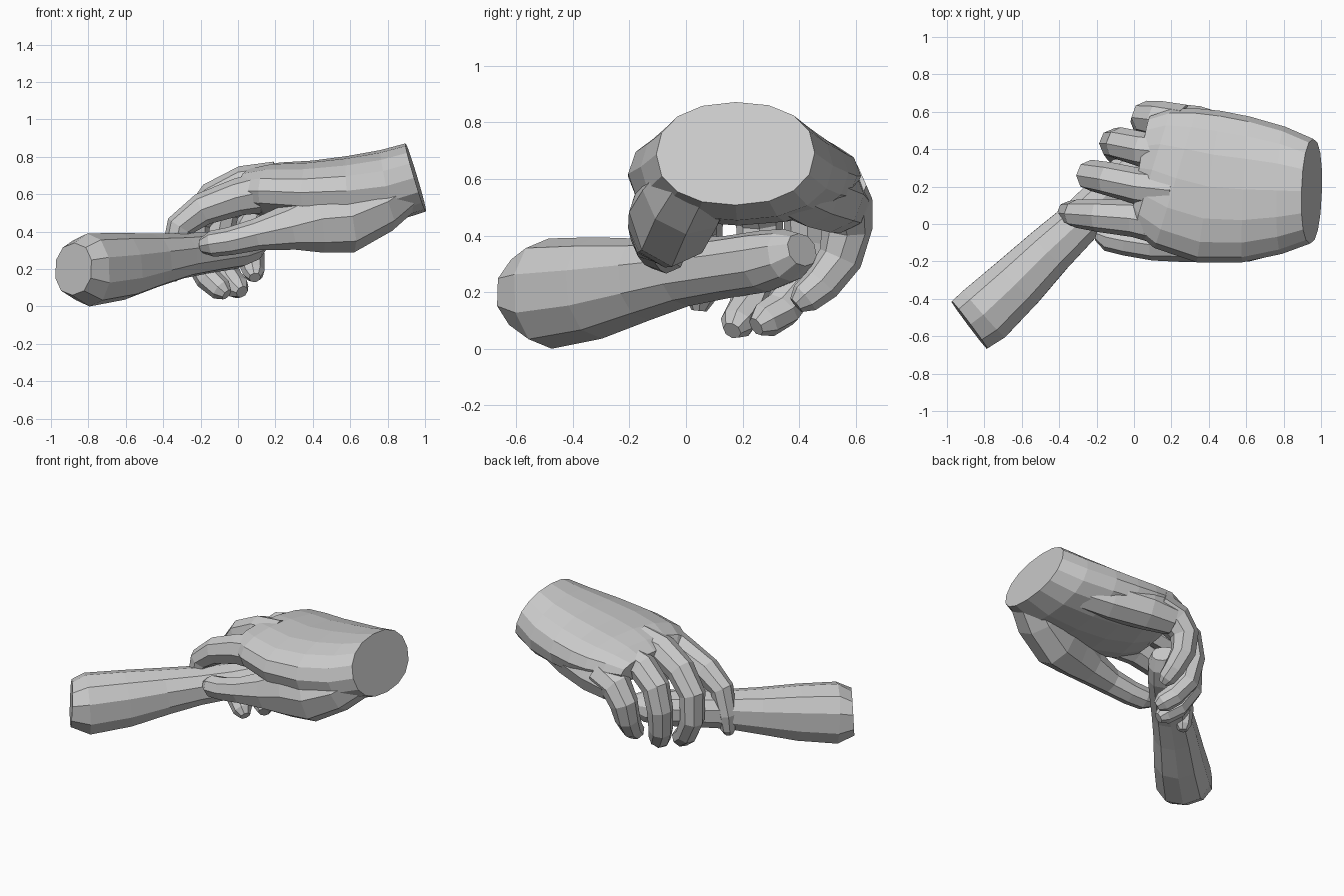
import bpy, bmesh
from math import cos, sin, pi
from mathutils import Vector


def loft(name, rings, ref, sides, power=1.0):
    """Faceted tube: rings are (x, y, z, half size along ref, half size across)."""
    bm = bmesh.new()
    pts = [Vector(r[:3]) for r in rings]
    loops = []
    for i, r in enumerate(rings):
        t = (pts[min(i + 1, len(pts) - 1)] - pts[max(i - 1, 0)]).normalized()
        a = (Vector(ref) - t * t.dot(Vector(ref))).normalized()
        b = t.cross(a)
        loop = []
        for k in range(sides):
            c, s = cos(2 * pi * k / sides), sin(2 * pi * k / sides)
            c = abs(c) ** power * (1 if c > 0 else -1)
            s = abs(s) ** power * (1 if s > 0 else -1)
            loop.append(bm.verts.new(pts[i] + a * c * r[3] + b * s * r[4]))
        loops.append(loop)
    for p, q in zip(loops, loops[1:]):
        for k in range(sides):
            n = (k + 1) % sides
            bm.faces.new((p[k], p[n], q[n], q[k]))
    bm.faces.new(loops[0])
    bm.faces.new(loops[-1])
    bmesh.ops.recalc_face_normals(bm, faces=bm.faces)
    me = bpy.data.meshes.new(name)
    bm.to_mesh(me)
    bm.free()
    ob = bpy.data.objects.new(name, me)
    bpy.context.collection.objects.link(ob)
    return ob


Y, Z = (0, 1, 0), (0, 0, 1)


def finger(name, points, r0, r1):
    """Tapered finger along a bent path, closed with a rounded tip."""
    n = len(points) - 1
    rings = [(*p, r0 + (r1 - r0) * i / n, r0 + (r1 - r0) * i / n)
             for i, p in enumerate(points)]
    a, b = Vector(points[-2]), Vector(points[-1])
    tip = b + (b - a).normalized() * r1 * 0.7
    rings.append((*tip, r1 * 0.55, r1 * 0.55))
    return loft(name, rings, Y, 8)


# Large hand: cut wrist, back of hand and palm
loft("large_palm", [
    (0.95, 0.175, 0.69, 0.28, 0.19),
    (0.80, 0.18, 0.645, 0.34, 0.195),
    (0.60, 0.185, 0.62, 0.39, 0.185),
    (0.40, 0.20, 0.61, 0.41, 0.17),
    (0.22, 0.245, 0.615, 0.39, 0.155),
    (0.10, 0.29, 0.62, 0.34, 0.125),
    (0.04, 0.30, 0.61, 0.28, 0.08)], Y, 16, 0.9)

# Outer edge of the palm below the little finger
loft("large_palm_edge", [
    (0.78, 0.34, 0.60, 0.12, 0.12),
    (0.55, 0.43, 0.57, 0.13, 0.14),
    (0.32, 0.51, 0.54, 0.125, 0.13),
    (0.16, 0.55, 0.52, 0.10, 0.11)], Y, 8)

# Thumb with its fleshy base
loft("large_thumb", [
    (0.90, 0.06, 0.63, 0.14, 0.12),
    (0.76, 0.00, 0.54, 0.16, 0.15),
    (0.58, -0.05, 0.475, 0.155, 0.19),
    (0.43, -0.075, 0.465, 0.13, 0.18),
    (0.28, -0.10, 0.425, 0.105, 0.125),
    (0.10, -0.11, 0.385, 0.085, 0.085),
    (-0.04, -0.09, 0.35, 0.08, 0.075),
    (-0.14, -0.07, 0.335, 0.075, 0.07),
    (-0.195, -0.05, 0.325, 0.04, 0.04)], Y, 8)

# Fingers wrapping over and under the small arm
finger("large_index", [
    (0.30, 0.0, 0.61), (0.15, 0.0, 0.615), (0.0, 0.03, 0.585), (-0.19, 0.045, 0.52),
    (-0.31, 0.055, 0.43), (-0.35, 0.06, 0.27), (-0.355, 0.05, 0.17)], 0.125, 0.05)
finger("large_middle", [
    (0.20, 0.18, 0.67), (0.03, 0.20, 0.655), (-0.13, 0.24, 0.58),
    (-0.23, 0.26, 0.45), (-0.23, 0.26, 0.28), (-0.16, 0.22, 0.15),
    (-0.09, 0.18, 0.09)], 0.105, 0.062)
finger("large_ring", [
    (0.20, 0.38, 0.64), (0.04, 0.40, 0.61), (-0.075, 0.43, 0.52),
    (-0.105, 0.43, 0.38), (-0.09, 0.40, 0.23), (-0.04, 0.34, 0.14),
    (0.0, 0.28, 0.10)], 0.10, 0.064)
finger("large_little", [
    (0.26, 0.53, 0.57), (0.13, 0.56, 0.52), (0.07, 0.57, 0.43),
    (0.06, 0.545, 0.32), (0.075, 0.48, 0.23), (0.085, 0.42, 0.18)], 0.11, 0.058)

# Small arm running into the grip and ending in a closed hand
loft("small_arm", [
    (-0.88, -0.54, 0.20, 0.14, 0.165),
    (-0.80, -0.48, 0.195, 0.195, 0.175),
    (-0.62, -0.31, 0.215, 0.18, 0.16),
    (-0.45, -0.14, 0.245, 0.145, 0.14),
    (-0.30, 0.0, 0.27, 0.12, 0.125),
    (-0.15, 0.15, 0.29, 0.11, 0.12),
    (-0.02, 0.28, 0.31, 0.11, 0.115),
    (0.06, 0.36, 0.33, 0.095, 0.10),
    (0.11, 0.41, 0.35, 0.06, 0.07)], Z, 10, 0.9)
